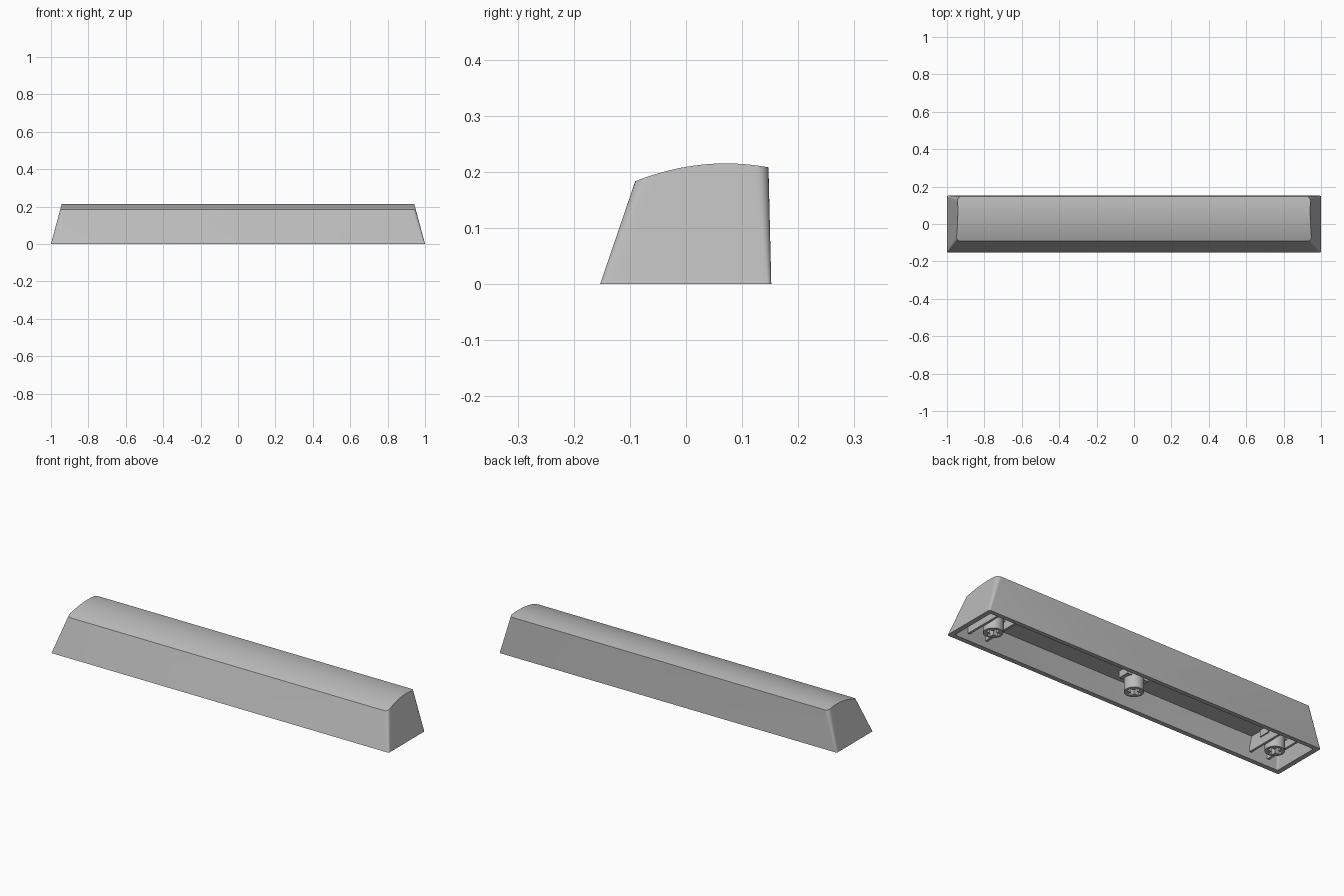
import bpy, bmesh, math

cube = bpy.data.objects.get("Cube")
if cube:
    bpy.data.objects.remove(cube)

plastic = bpy.data.materials.new("grey plastic")
plastic.use_nodes = True
colour = (0.5, 0.5, 0.5, 1)
plastic.diffuse_color = colour
plastic.node_tree.nodes["Principled BSDF"].inputs["Base Color"].default_value = colour

CEILING = 0.1


def finish(bm, name):
    bmesh.ops.recalc_face_normals(bm, faces=bm.faces[:])
    mesh = bpy.data.meshes.new(name)
    bm.to_mesh(mesh)
    bm.free()
    ob = bpy.data.objects.new(name, mesh)
    bpy.context.collection.objects.link(ob)
    mesh.materials.append(plastic)
    return ob


def activate(ob):
    bpy.ops.object.select_all(action='DESELECT')
    ob.select_set(True)
    bpy.context.view_layer.objects.active = ob


def smooth(ob):
    activate(ob)
    bpy.ops.object.shade_smooth_by_angle(angle=math.radians(30))


def box(name, x, y, z, sx, sy, sz):
    bm = bmesh.new()
    bmesh.ops.create_cube(bm, size=1)
    for v in bm.verts:
        v.co = (x + v.co.x * sx, y + v.co.y * sy, z + v.co.z * sz)
    return finish(bm, name)


def half_ring(hx, front, back, r, corner=6, side=16):
    """Right half of a rounded rectangle, from front to back."""
    pts = []
    for i in range(corner + 1):
        a = math.pi / 2 * i / corner
        pts.append((hx - r + r * math.sin(a), front + r - r * math.cos(a)))
    for i in range(1, side):
        pts.append((hx, front + r + (back - front - 2 * r) * i / side))
    return pts + [(hx - r + r * math.cos(math.pi / 2 * i / corner),
                   back - r + r * math.sin(math.pi / 2 * i / corner))
                  for i in range(corner + 1)]


def crown(y):
    """Height of the domed top."""
    return 0.215 - 1.22 * (y - 0.071) ** 2


# Keycap shell: domed top, tapered walls, rim and cavity
base = half_ring(1.0, -0.153, 0.152, 0.008)
top = half_ring(0.944, -0.082, 0.147, 0.022)
TOP_Z = 0.208
domed = []
for (x0, y0), (x1, y1) in zip(base, top):
    t = 1.0
    for step in range(8):
        t = crown(y0 + (y1 - y0) * t) / TOP_Z
    x, y = x0 + (x1 - x0) * t, y0 + (y1 - y0) * t
    domed.append((x, y, crown(y)))
rim = half_ring(0.974, -0.128, 0.129, 0.008)
roof = half_ring(0.952, -0.096, 0.126, 0.012)

bm = bmesh.new()
rings = []
for ring in (domed, [(*p, 0) for p in base], [(*p, 0) for p in rim],
             [(*p, CEILING) for p in roof]):
    right = [bm.verts.new(p) for p in ring]
    left = [bm.verts.new((-p[0], p[1], p[2])) for p in ring]
    rings.append((right, left))
for (r0, l0), (r1, l1) in zip(rings, rings[1:]):
    a, b = r0 + l0[::-1], r1 + l1[::-1]
    for i in range(len(a)):
        j = (i + 1) % len(a)
        bm.faces.new((a[i], a[j], b[j], b[i]))
for right, left in (rings[0], rings[-1]):
    for i in range(len(right) - 1):
        bm.faces.new((right[i], right[i + 1], left[i + 1], left[i]))
smooth(finish(bm, "keycap_shell"))


# Mounting stems: round posts with a cross-shaped socket and a base block
def stem(name, x):
    bm = bmesh.new()
    bmesh.ops.create_cone(bm, cap_ends=True, segments=32, radius1=0.047,
                          radius2=0.047, depth=CEILING + 0.005)
    for v in bm.verts:
        v.co.x += x
        v.co.z += (CEILING + 0.005) / 2
    post = finish(bm, name)
    for sx, sy in ((0.07, 0.022), (0.02, 0.07)):
        cutter = box("socket_cutter", x, 0, 0.02, sx, sy, 0.09)
        cutter.hide_render = True
        mod = post.modifiers.new("socket", 'BOOLEAN')
        mod.operation = 'DIFFERENCE'
        mod.object = cutter
        activate(post)
        bpy.ops.object.modifier_apply(modifier=mod.name)
        bpy.data.objects.remove(cutter)
    smooth(post)
    box(name + "_block", x, 0, CEILING - 0.015, 0.13, 0.06, 0.04)


stem("centre_stem", 0)
for side, sign in (("left", 1), ("right", -1)):
    stem(side + "_stem", sign * 0.85)
    # Thin ribs bracing the outer stems across the cavity
    for place, offset in (("inner", -0.053), ("outer", 0.053)):
        box(f"{side}_{place}_rib", sign * (0.85 + offset), 0.006,
            0.065, 0.012, 0.235, 0.08)
